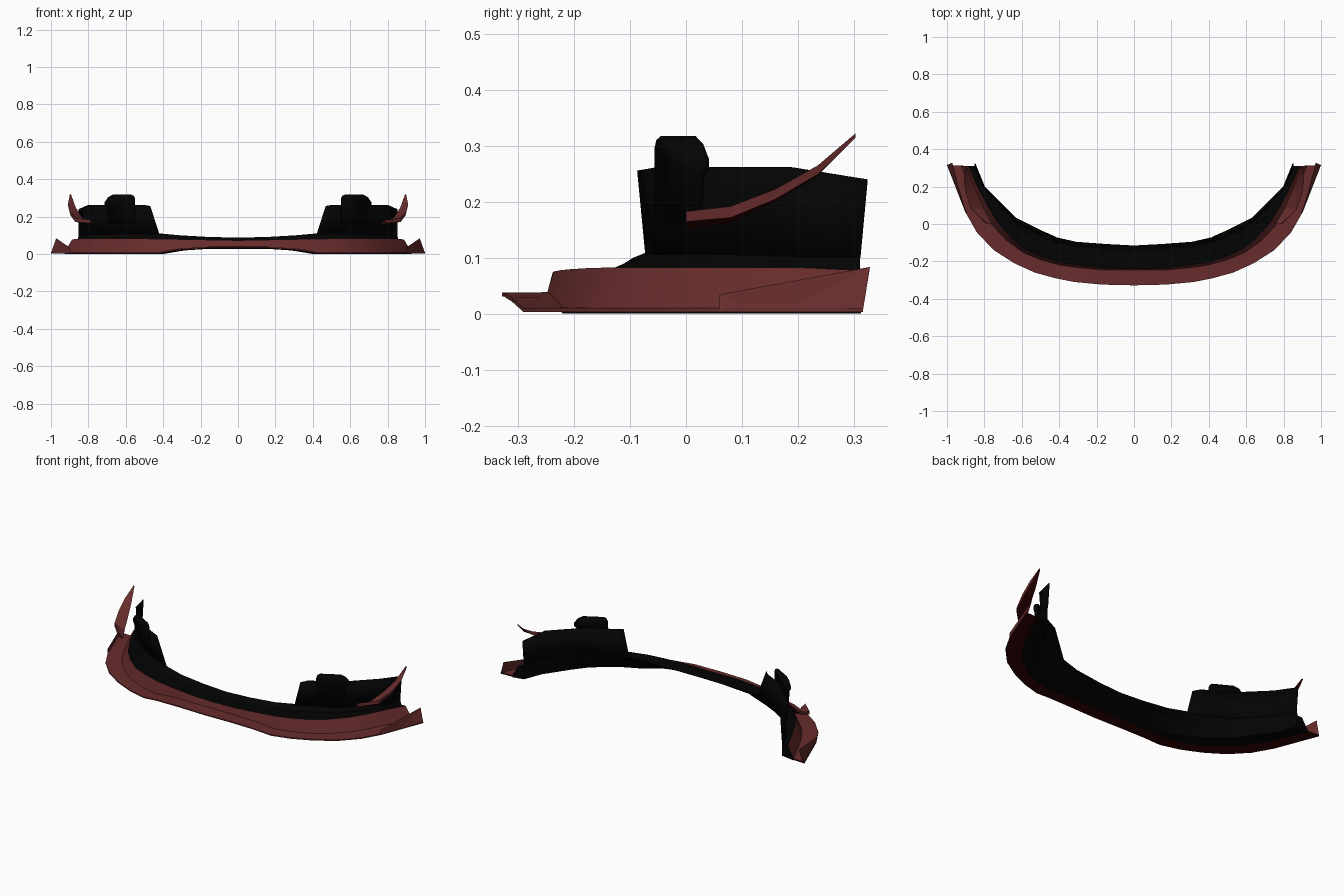
import bpy, bmesh
from mathutils import Vector

if "Cube" in bpy.data.objects:
    bpy.data.objects.remove(bpy.data.objects["Cube"])


def material(name, colour):
    mat = bpy.data.materials.new(name)
    mat.use_nodes = True
    mat.diffuse_color = (*colour, 1)
    bsdf = next(n for n in mat.node_tree.nodes if n.type == "BSDF_PRINCIPLED")
    bsdf.inputs["Base Color"].default_value = (*colour, 1)
    bsdf.inputs["Roughness"].default_value = 0.6
    return mat


RED = material("dark red paint", (0.138, 0.025, 0.025))
SHADE = material("deep red underside", (0.035, 0.001, 0.001))
BLACK = material("black plastic", (0.001, 0.001, 0.001))


def finish(name, bm, mats, thickness=0):
    """Turn a half mesh into a mirrored, smooth shaded object."""
    bmesh.ops.remove_doubles(bm, verts=bm.verts, dist=1e-5)
    bmesh.ops.recalc_face_normals(bm, faces=bm.faces)
    mesh = bpy.data.meshes.new(name)
    bm.to_mesh(mesh)
    bm.free()
    for mat in mats:
        mesh.materials.append(mat)
    obj = bpy.data.objects.new(name, mesh)
    bpy.context.collection.objects.link(obj)
    if thickness:
        solid = obj.modifiers.new("thickness", "SOLIDIFY")
        solid.thickness = thickness
        solid.offset = 0
    mirror = obj.modifiers.new("mirror", "MIRROR")
    mirror.use_clip = True
    bpy.ops.object.select_all(action="DESELECT")
    obj.select_set(True)
    bpy.context.view_layer.objects.active = obj
    bpy.ops.object.shade_smooth_by_angle(angle=0.5)


def loft(name, sections, mats, thickness=0, under=None, caps=()):
    """Skin a row of equal sections; the strip numbered under takes the second colour."""
    bm = bmesh.new()
    rows = [[bm.verts.new(p) for p in s] for s in sections]
    for a, b in zip(rows, rows[1:]):
        for i in range(len(a) - 1):
            face = bm.faces.new((a[i], a[i + 1], b[i + 1], b[i]))
            face.material_index = int(i == under)
    for end, index in caps:
        bm.faces.new(rows[end]).material_index = index
    finish(name, bm, mats, thickness)


# Plan curves from the centre to the rear: splitter rim, skirt top, inner edge
rim = [(0, -.328), (.17, -.324), (.32, -.31), (.42, -.29), (.53, -.26), (.64, -.21),
       (.75, -.14), (.84, -.045), (.9, .06), (.95, .19), (1, .315)]
top = [(0, -.238), (.15, -.236), (.28, -.222), (.39, -.205), (.49, -.175), (.58, -.135),
       (.66, -.07), (.73, .01), (.785, .1), (.837, .2), (.887, .31)]
inner = [(0, -.115), (.15, -.107), (.31, -.095), (.42, -.07), (.5, -.035), (.56, -.005),
         (.63, .03), (.7, .1), (.75, .15), (.8, .2), (.85, .31)]

red_sections, black_sections, wall_sections = [], [], []
for i, (o, r, b) in enumerate(zip(rim, top, inner)):
    o, r, b = Vector(o), Vector(r), Vector(b)
    first, last = i == 3, i == len(rim) - 1
    foot = r.lerp(o, 0.1 + 0.025 * i)
    # The underside is raised across the middle
    drop = min(1, max(0, (o.x - .28) / .12))
    low = .031 - .027 * drop
    high = .073 + .01 * min(1, o.x / .6) - .005 * last
    ledge = .088 + .022 * min(1, b.x / .42) ** 2
    # The liner is hollow in the middle and fills out to the inner edge at the rear
    heel = b.lerp(foot, .95 - .095 * i)
    shelf = r.lerp(b, .8)
    red_sections.append([(*r, high), (*foot, low + .008), (*o, low + .007),
                         (*o, low), (*foot, low)])
    black_sections.append([(*r, high), (*shelf, high), (*b, ledge),
                           (*heel, low + .004), (*foot, low - .003)])
    if i >= 3:
        wall_top = (b.x + .05 * first, b.y - .015 + .028 * last,
                    .24 if last else .256 if first else .262)
        wall_sections.append([(*b, ledge - .01), wall_top])

loft("front_splitter", red_sections, [RED, SHADE], under=3, caps=[(-1, 1)])
loft("inner_liner", black_sections, [BLACK], caps=[(-1, 0)])
loft("side_wall", wall_sections, [BLACK], thickness=.005)


def solid_loft(name, sections):
    """Loft triangular sections whose last side is the deep red underside."""
    loft(name, [s + s[:1] for s in sections], [RED, SHADE], under=2)


# Upright fins at the rear tips of the splitter: outer foot, crest, inner foot
solid_loft("end_fin", [
    [(.901, .06, .004), (.9, .06, .035), (.894, .06, .004)],
    [(1, .315, .004), (.972, .328, .084), (.99, .315, .004)],
])

# Curved blades rising above the corners: outer foot, outer crest, inner edge
solid_loft("corner_blade", [
    [(.79, 0, .165), (.785, 0, .183), (.757, 0, .152)],
    [(.87, .08, .172), (.868, .08, .192), (.803, .08, .163)],
    [(.895, .16, .205), (.898, .16, .223), (.837, .16, .2)],
    [(.905, .235, .249), (.91, .235, .265), (.867, .235, .247)],
    [(.9, .302, .314), (.898, .302, .322), (.892, .3, .317)],
])

# Rounded mounting tabs standing just outside the walls
start, end = Vector((.552, -.052, 0)), Vector((.712, .037, 0))
outline = [(0, .16), (0, .295), (.04, .31), (.12, .317), (.73, .317), (.88, .303),
           (1, .275), (1, .262), (.9, .245), (.85, .16)]
bm = bmesh.new()
bm.faces.new([bm.verts.new(start.lerp(end, u) + Vector((0, 0, z))) for u, z in outline])
finish("mounting_tab", bm, [BLACK], thickness=.01)
